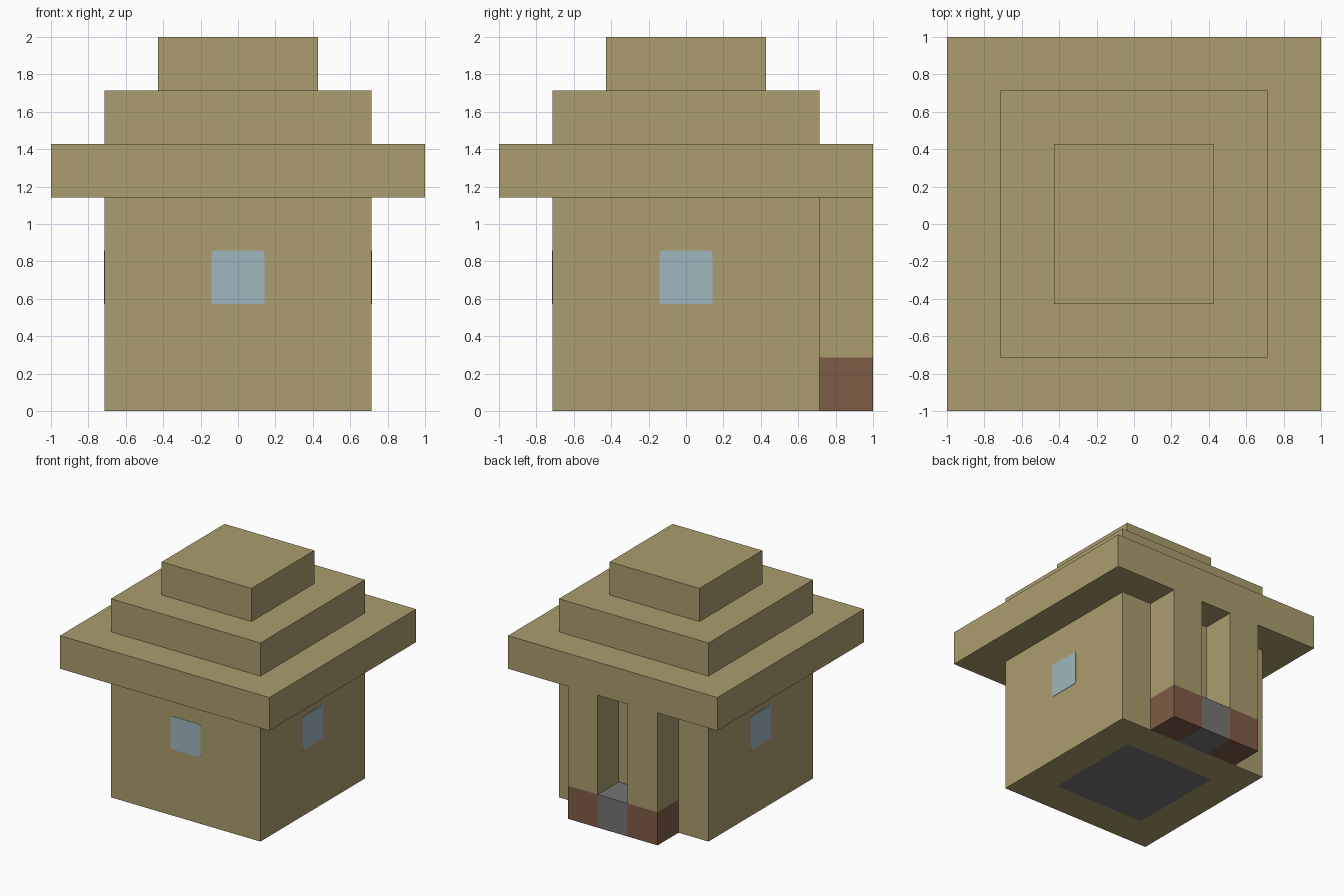
import bpy, bmesh
from math import pi
from mathutils import Matrix

cube = bpy.data.objects.get("Cube")
if cube:
    bpy.data.objects.remove(cube, do_unlink=True)

U = 2 / 7  # one building block


def make_material(name, rgb):
    mat = bpy.data.materials.new(name)
    mat.use_nodes = True
    colour = (*rgb, 1)
    mat.diffuse_color = colour
    mat.node_tree.nodes["Principled BSDF"].inputs["Base Color"].default_value = colour
    return mat


sand = make_material("sandstone", (0.407, 0.337, 0.156))
brown = make_material("brown_wood", (0.209, 0.107, 0.061))
grey = make_material("grey_stone", (0.178, 0.178, 0.178))
blue = make_material("window_blue", (0.337, 0.474, 0.515))


def finish(name, bm, *mats):
    mesh = bpy.data.meshes.new(name)
    bm.to_mesh(mesh)
    bm.free()
    for mat in mats:
        mesh.materials.append(mat)
    obj = bpy.data.objects.new(name, mesh)
    bpy.context.scene.collection.objects.link(obj)
    return obj


def box_mesh(centre, size):
    bm = bmesh.new()
    matrix = Matrix.Translation(centre) @ Matrix.Diagonal((*size, 1))
    bmesh.ops.create_cube(bm, size=1, matrix=matrix)
    return bm


def block(name, mat, x, y, z, w, d, h):
    """Box in block units; x and y are its centre, z is its base."""
    bm = box_mesh((x * U, y * U, (z + h / 2) * U), (w * U, d * U, h * U))
    return finish(name, bm, mat)


# House body, with the stone floor inset in its underside
bm = box_mesh((0, 0, 2 * U), (5 * U, 5 * U, 4 * U))
bm.faces.ensure_lookup_table()
bottom = min(bm.faces, key=lambda f: f.calc_center_median().z)
bmesh.ops.inset_region(bm, faces=[bottom], thickness=U, use_even_offset=True)
bottom.material_index = 1
finish("house_walls", bm, sand, grey)

# Stepped roof
for i, (name, width) in enumerate((("roof_eaves", 7), ("roof_middle", 5), ("roof_top", 3))):
    block(name, sand, 0, 0, 4 + i, width, width, 1)

# Back porch: step between two posts on wooden bases
block("porch_step", grey, 0, 3, 0, 1, 1, 1)
for side, x in (("left", 1), ("right", -1)):
    block(side + "_post_base", brown, x, 3, 0, 1, 1, 1)
    block(side + "_post", sand, x, 3, 1, 1, 1, 3)

# Windows: thin plates with softened corners on the front and both sides
for side, angle in (("front", 0), ("left", pi / 2), ("right", -pi / 2)):
    bm = box_mesh((0, -2.5 * U, 2.5 * U), (U, 0.006, U))
    corners = [e for e in bm.edges
               if abs(e.verts[0].co.y - e.verts[1].co.y) > 0.001]
    bmesh.ops.bevel(bm, geom=corners, offset=0.015, segments=2, profile=0.5,
                    affect='EDGES')
    bm.transform(Matrix.Rotation(angle, 4, 'Z'))
    finish(side + "_window", bm, blue)
